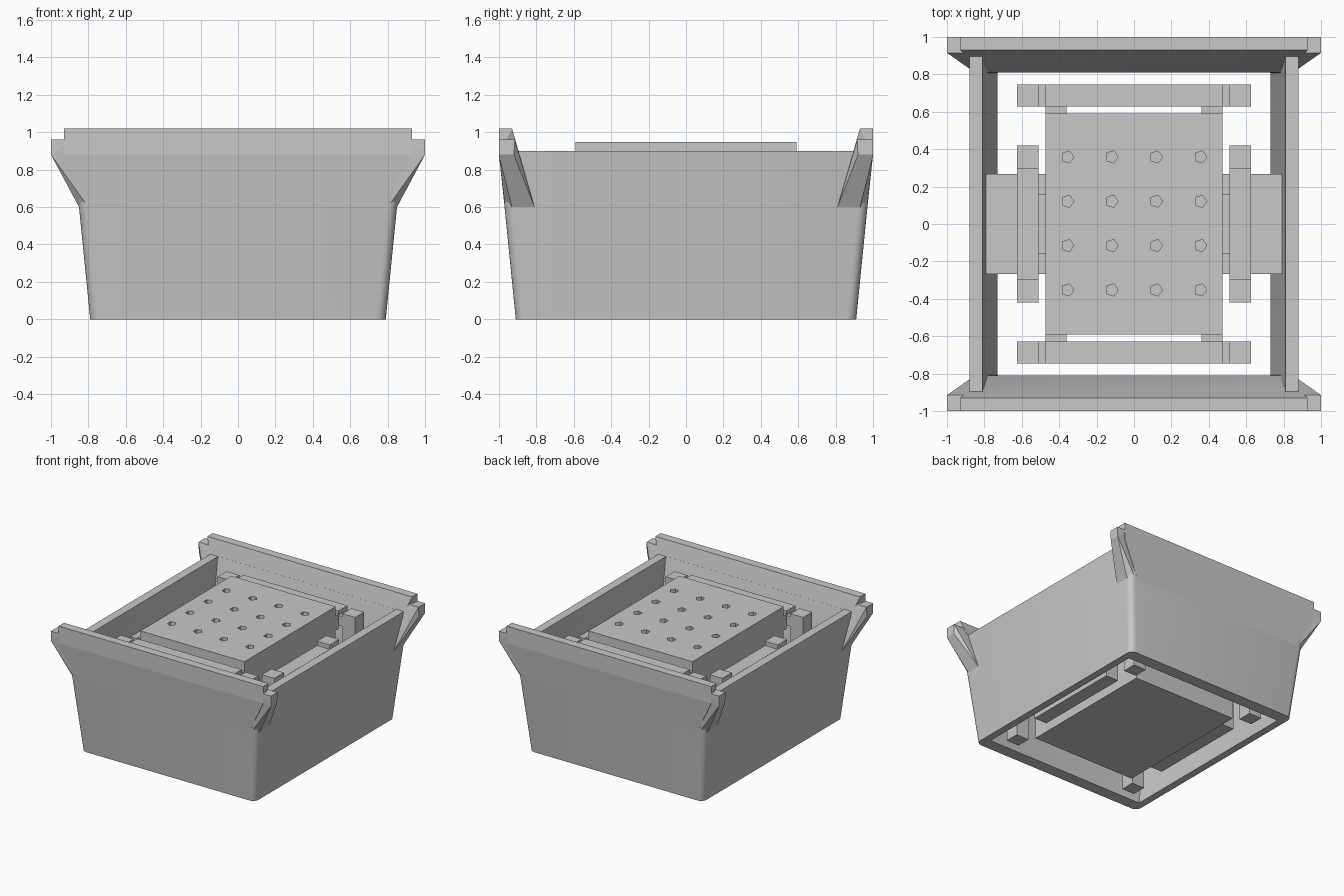
import bpy, bmesh, math
from mathutils import Matrix

cube = bpy.data.objects.get("Cube")
if cube:
    bpy.data.objects.remove(cube, do_unlink=True)

grey = bpy.data.materials.new("plain grey")
grey.use_nodes = True
grey.diffuse_color = (0.58, 0.58, 0.58, 1)
grey.node_tree.nodes["Principled BSDF"].inputs["Base Color"].default_value = (0.58, 0.58, 0.58, 1)


def finish(name, bm, smooth=False):
    bmesh.ops.recalc_face_normals(bm, faces=bm.faces)
    mesh = bpy.data.meshes.new(name)
    bm.to_mesh(mesh)
    bm.free()
    mesh.materials.append(grey)
    ob = bpy.data.objects.new(name, mesh)
    bpy.context.collection.objects.link(ob)
    if smooth:
        bpy.ops.object.select_all(action='DESELECT')
        bpy.context.view_layer.objects.active = ob
        ob.select_set(True)
        bpy.ops.object.shade_smooth_by_angle(angle=math.radians(35))
    return ob


def box(name, x, y, z):
    bm = bmesh.new()
    bmesh.ops.create_cube(bm, size=1)
    for v in bm.verts:
        v.co = [r[0] + (c + 0.5) * (r[1] - r[0]) for c, r in zip(v.co, (x, y, z))]
    return finish(name, bm)


def span(a, b, s):
    return sorted((a * s, b * s))


def hull(name, points):
    bm = bmesh.new()
    for p in points:
        bm.verts.new(p)
    bmesh.ops.convex_hull(bm, input=bm.verts)
    loose = [v for v in bm.verts if not v.link_faces]
    bmesh.ops.delete(bm, geom=loose, context='VERTS')
    bmesh.ops.dissolve_limit(bm, angle_limit=0.02, verts=bm.verts, edges=bm.edges)
    return finish(name, bm)


def rounded_ring(bm, hx, hy, r, z, steps=6):
    ring = []
    for q, (sx, sy) in enumerate(((1, 1), (-1, 1), (-1, -1), (1, -1))):
        for i in range(steps + 1):
            a = math.pi / 2 * (q + i / steps)
            ring.append(bm.verts.new((sx * (hx - r) + r * math.cos(a),
                                      sy * (hy - r) + r * math.sin(a), z)))
    return ring


# Tapered shell, open at top and bottom, thicker at the ends
bm = bmesh.new()
rings = [rounded_ring(bm, 0.79, 0.91, 0.05, 0),
         rounded_ring(bm, 0.88, 1.0, 0.05, 0.9),
         rounded_ring(bm, 0.81, 0.895, 0.005, 0.9),
         rounded_ring(bm, 0.783, 0.81, 0.005, 0.6),
         rounded_ring(bm, 0.73, 0.81, 0.005, 0)]
for k, a in enumerate(rings):
    b = rings[(k + 1) % len(rings)]
    for i in range(len(a)):
        j = (i + 1) % len(a)
        bm.faces.new((a[i], a[j], b[j], b[i]))
finish("shell_walls", bm, True)

# Raised end panels with flared corner wings
for s, end in ((-1, "front"), (1, "back")):
    hull(end + "_panel", [(x * w, s * y, z) for x in (-1, 1) for w, y, z in (
        (0.78, 0.97, 0.6), (0.78, 0.81, 0.6), (0.93, 1.0, 0.88),
        (0.93, 1.0, 1.02), (0.93, 0.93, 1.02))])
    for t, side in ((1, "left"), (-1, "right")):
        hull(f"{end}_{side}_wing", [(t * x, s * y, z) for x, y, z in (
            (0.85, 0.81, 0.6), (0.85, 0.93, 0.6), (0.8, 0.968, 0.6),
            (0.88, 0.89, 0.88), (1, 0.92, 0.88), (1, 1, 0.88),
            (1, 0.915, 0.96), (1, 1, 0.96), (0.9, 0.915, 0.96), (0.9, 1, 0.96))])

# Central block with a grid of five-sided holes
block = box("central_block", (-0.473, 0.473), (-0.592, 0.592), (0.02, 0.947))
bm = bmesh.new()
for i in range(4):
    for j in range(4):
        place = Matrix.Translation(((i - 1.5) * 0.237, (j - 1.5) * 0.237 + 0.003, 0.95))
        bmesh.ops.create_cone(bm, segments=5, radius1=0.034, radius2=0.034, depth=0.2,
                              cap_ends=True, matrix=place @ Matrix.Rotation(-math.pi / 2, 4, 'Z'))
cutter = finish("hole_cutter", bm)
cutter.hide_render = True
cut = block.modifiers.new("holes", 'BOOLEAN')
cut.object = cutter
cut.solver = 'EXACT'
bpy.context.view_layer.update()
holed = bpy.data.meshes.new_from_object(block.evaluated_get(bpy.context.evaluated_depsgraph_get()))
block.modifiers.clear()
block.data = holed
bpy.data.objects.remove(cutter, do_unlink=True)

# End frames: corner posts, high cross rails, links and tabs to the block
for s, end in ((-1, "front"), (1, "back")):
    depth = span(0.628, 0.745, s)
    box(end + "_rail", (-0.473, 0.473), depth, (0.78, 0.897))
    for t, side in ((1, "left"), (-1, "right")):
        box(f"{end}_{side}_post", span(0.51, 0.625, t), depth, (0.01, 0.885))
        box(f"{end}_{side}_link", span(0.473, 0.51, t), depth, (0.78, 0.86))
        box(f"{end}_{side}_tab", span(0.36, 0.473, t), span(0.59, 0.63, s), (0.75, 0.87))

# Side supports: low beam, stub posts, rail, neck and shelf
for t, side in ((1, "left"), (-1, "right")):
    width = span(0.51, 0.625, t)
    box(side + "_beam", width, (-0.42, 0.42), (0.06, 0.2))
    box(side + "_rail", width, (-0.297, 0.297), (0.62, 0.75))
    box(side + "_neck", span(0.47, 0.51, t), (-0.157, 0.157), (0.62, 0.72))
    box(side + "_shelf", span(0.47, 0.79, t), (-0.267, 0.267), (0.6, 0.69))
    for s, end in ((-1, "front"), (1, "back")):
        box(f"{side}_{end}_stub", width, span(0.297, 0.42, s), (0.2, 0.785))
